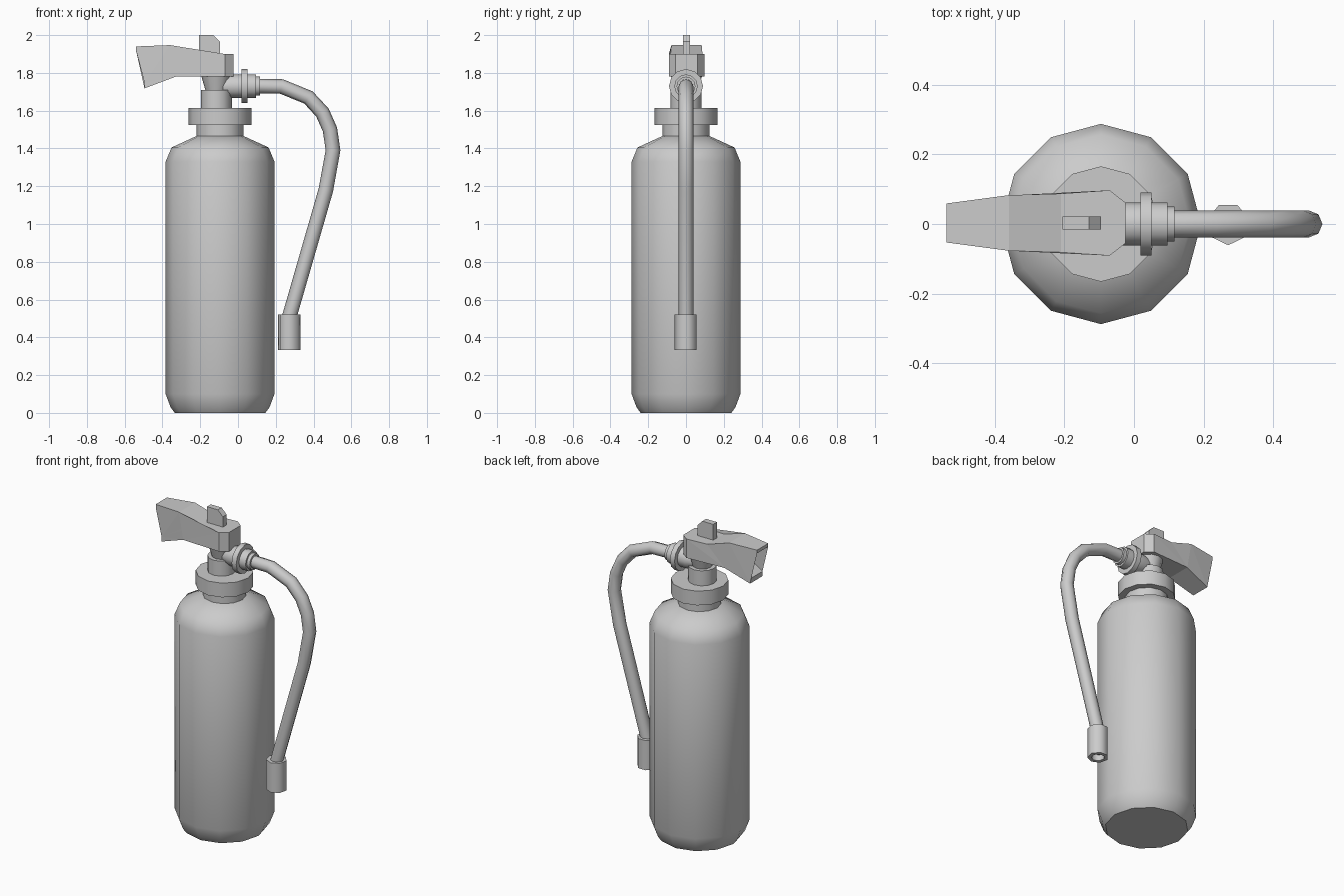
import bpy, bmesh, math
from mathutils import Matrix, Vector

if "Cube" in bpy.data.objects:
    bpy.data.objects.remove(bpy.data.objects["Cube"], do_unlink=True)

grey = bpy.data.materials.new("light_grey")
grey.use_nodes = True
grey.diffuse_color = (0.6, 0.6, 0.6, 1)
grey.node_tree.nodes["Principled BSDF"].inputs["Base Color"].default_value = (0.6, 0.6, 0.6, 1)


def finish(name, bm, smooth=None):
    """Turn a bmesh into a named object, optionally smoothed by angle."""
    bmesh.ops.recalc_face_normals(bm, faces=bm.faces)
    mesh = bpy.data.meshes.new(name)
    bm.to_mesh(mesh)
    bm.free()
    mesh.materials.append(grey)
    ob = bpy.data.objects.new(name, mesh)
    bpy.context.collection.objects.link(ob)
    if smooth:
        shade(ob, smooth)
    return ob


def shade(ob, degrees):
    bpy.ops.object.select_all(action='DESELECT')
    ob.select_set(True)
    bpy.context.view_layer.objects.active = ob
    bpy.ops.object.shade_smooth_by_angle(angle=math.radians(degrees))


def lathe(name, profile, centre, sides=12, start=90, along_x=False, smooth=40):
    """Spin (radius, height) points about an axis and cap both ends."""
    bm = bmesh.new()
    rings = []
    for r, h in profile:
        ring = []
        for i in range(sides):
            a = math.radians(start) + math.tau * i / sides
            ring.append(bm.verts.new((r * math.cos(a), r * math.sin(a), h)))
        rings.append(ring)
    for low, high in zip(rings, rings[1:]):
        for i in range(sides):
            j = (i + 1) % sides
            bm.faces.new((low[i], low[j], high[j], high[i]))
    bm.faces.new(rings[0][::-1])
    bm.faces.new(rings[-1])
    turn = Matrix.Rotation(math.pi / 2, 4, 'Y') if along_x else Matrix()
    bm.transform(Matrix.Translation(centre) @ turn)
    return finish(name, bm, smooth)


def slab(name, outline, half_width):
    """Extrude an x-z outline in y; half_width gives the width at each x."""
    bm = bmesh.new()
    sides = [[bm.verts.new((x, s * half_width(x) + 0.003, z)) for x, z in outline]
             for s in (-1, 1)]
    bm.faces.new(sides[0])
    bm.faces.new(sides[1][::-1])
    n = len(outline)
    for i in range(n):
        j = (i + 1) % n
        bm.faces.new((sides[0][i], sides[1][i], sides[1][j], sides[0][j]))
    # split caps and warped sides cleanly
    bmesh.ops.triangulate(bm, faces=bm.faces)
    return finish(name, bm)


def taper(x):
    """Handle half width: narrow grip, wide head, chamfered front."""
    stations = [(-0.54, 0.056), (-0.36, 0.08), (-0.23, 0.083), (-0.07, 0.094), (-0.024, 0.058)]
    for (x0, w0), (x1, w1) in zip(stations, stations[1:]):
        if x <= x1:
            return w0 + (w1 - w0) * (x - x0) / (x1 - x0)
    return stations[-1][1]


# Body, neck and collar
AXIS = (-0.095, 0, 0)
lathe("tank", [(0.24, 0), (0.262, 0.03), (0.288, 0.1), (0.288, 1.33),
               (0.257, 1.405), (0.122, 1.467)], AXIS, smooth=45)
lathe("neck", [(0.125, 1.45), (0.125, 1.54)], AXIS)
lathe("collar", [(0.166, 1.525), (0.166, 1.615)], AXIS)

# Valve
VALVE = (-0.115, 0, 0)
lathe("valve_stem", [(0.082, 1.6), (0.082, 1.71)], VALVE)
lathe("valve_throat", [(0.055, 1.7), (0.08, 1.785)], VALVE)
lathe("outlet", [(0.042, -0.11), (0.062, -0.035), (0.062, 0.018), (0.09, 0.018), (0.09, 0.05),
                 (0.062, 0.05), (0.062, 0.096), (0.05, 0.096), (0.05, 0.117)],
      (0, 0, 1.73), along_x=True)

# Head block with both handles
slab("handles", [(-0.54, 1.94), (-0.36, 1.947), (-0.21, 1.9), (-0.07, 1.9), (-0.024, 1.9),
                 (-0.024, 1.78), (-0.07, 1.78), (-0.33, 1.78), (-0.495, 1.718),
                 (-0.495, 1.748), (-0.34, 1.832), (-0.225, 1.837), (-0.35, 1.902),
                 (-0.54, 1.92)], taper)
slab("safety_tab", [(-0.206, 1.89), (-0.206, 2), (-0.13, 2), (-0.095, 1.965), (-0.095, 1.89)],
     lambda x: 0.019)

# Hose swept along its path
path = [(0.1, 1.73), (0.23, 1.728), (0.373, 1.67), (0.447, 1.59), (0.487, 1.5),
        (0.503, 1.39), (0.465, 1.18), (0.272, 0.51), (0.271, 0.45)]
curve = bpy.data.curves.new("hose", 'CURVE')
curve.dimensions = '3D'
curve.bevel_depth = 0.039
curve.bevel_resolution = 2
curve.use_fill_caps = True
spline = curve.splines.new('POLY')
spline.points.add(len(path) - 1)
for point, (x, z) in zip(spline.points, path):
    point.co = (x, 0, z, 1)
curve.materials.append(grey)
hose = bpy.data.objects.new("hose", curve)
bpy.context.collection.objects.link(hose)
bpy.ops.object.select_all(action='DESELECT')
hose.select_set(True)
bpy.context.view_layer.objects.active = hose
bpy.ops.object.convert(target='MESH')
shade(bpy.context.view_layer.objects.active, 50)

# Nozzle with a recessed mouth
lathe("nozzle", [(0.038, 0.37), (0.038, 0.332), (0.061, 0.332), (0.061, 0.52)],
      (0.271, 0, 0), sides=7, start=-90, smooth=55)
